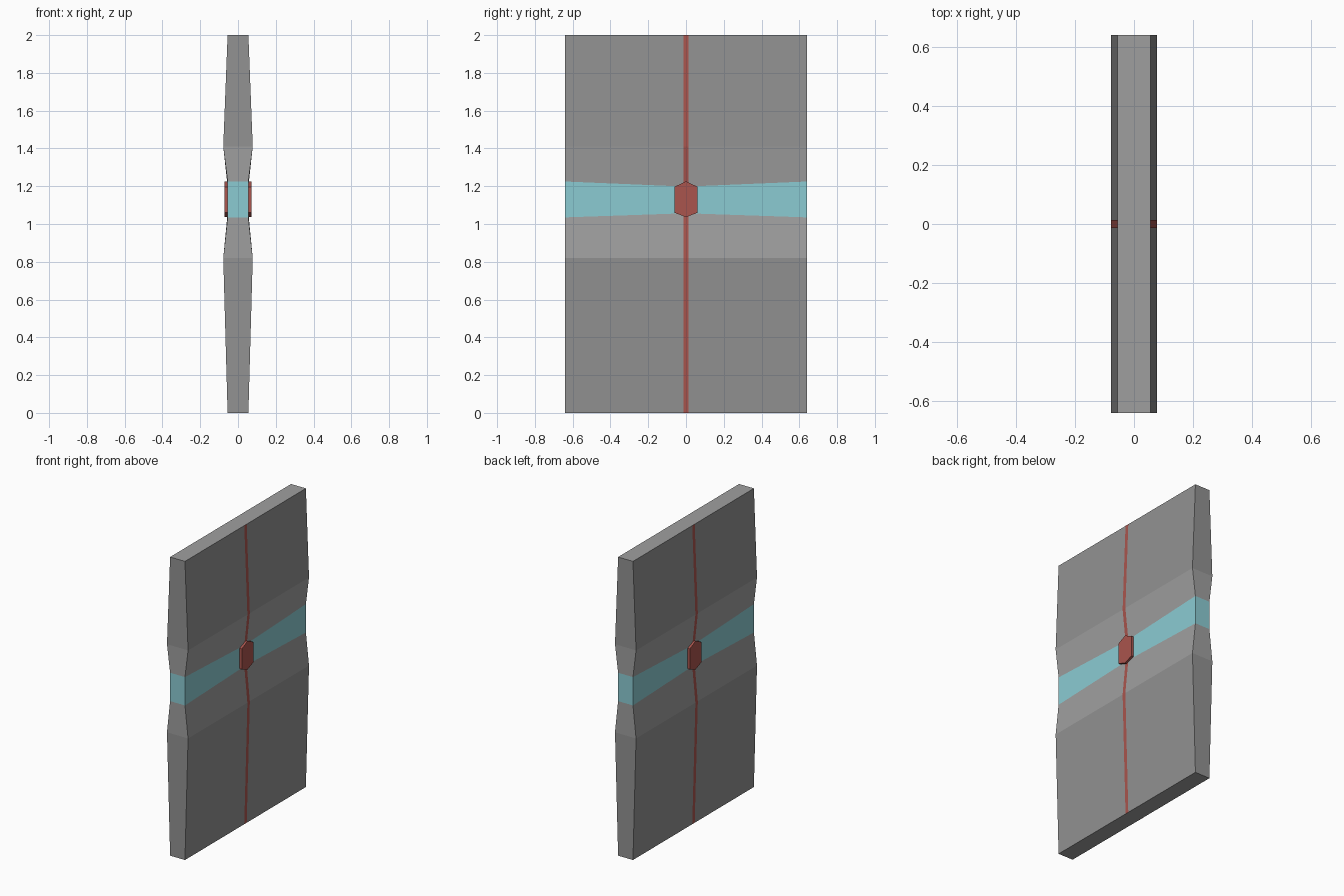
import bpy, bmesh

if "Cube" in bpy.data.objects:
    bpy.data.objects.remove(bpy.data.objects["Cube"])

HALF_W = 0.64


def colour(name, rgb):
    m = bpy.data.materials.new(name)
    m.diffuse_color = (*rgb, 1)
    m.use_nodes = True
    m.node_tree.nodes["Principled BSDF"].inputs["Base Color"].default_value = m.diffuse_color
    return m


def finish(name, bm, mats, recalc=True):
    if recalc:
        bmesh.ops.recalc_face_normals(bm, faces=bm.faces)
    me = bpy.data.meshes.new(name)
    bm.to_mesh(me)
    bm.free()
    for m in mats:
        me.materials.append(m)
    bpy.context.collection.objects.link(bpy.data.objects.new(name, me))


def slab(name, sections, mats):
    """Loft (x, z) half-profiles, mirrored in x, along y; cap the ends.
    The outer top or bottom face takes the last material."""
    bm = bmesh.new()
    rings = []
    for y, prof in sections:
        right = [bm.verts.new((x, y, z)) for x, z in prof]
        left = [bm.verts.new((-x, y, z)) for x, z in prof]
        rings.append((right, left))
    n = len(sections[0][1])
    for (r0, l0), (r1, l1) in zip(rings, rings[1:]):
        for i in range(n - 1):
            bm.faces.new((r0[i], r1[i], r1[i + 1], r0[i + 1]))
            bm.faces.new((l0[i], l0[i + 1], l1[i + 1], l1[i]))
        for i in (0, n - 1):
            if sections[0][1][i][1] in (0, 2):
                f = bm.faces.new((r0[i], l0[i], l1[i], r1[i]))
                f.material_index = len(mats) - 1
    for r, l in (rings[0], rings[-1]):
        for i in range(n - 1):
            bm.faces.new((r[i], r[i + 1], l[i + 1], l[i]))
    finish(name, bm, mats)


dark = colour("dark_grey", (0.287, 0.287, 0.287))
light = colour("mid_grey", (0.347, 0.347, 0.347))
teal = colour("teal", (0.26, 0.60, 0.65))
red = colour("red", (0.40, 0.09, 0.075))

T, W = 0.055, 0.078
END = (1.035, 1.225)    # band edges at the outer ends
MID = (1.057, 1.198)    # band edges at the centre


def mirrored(end, mid):
    return [(-HALF_W, end), (0, mid), (HALF_W, end)]


# Dark door panels, lighter slopes and the narrowing band
low, high = [(T, 0), (W, 0.82)], [(W, 1.41), (T, 2)]
slab("lower_panel", mirrored(low, low), [dark, light])
slab("upper_panel", mirrored(high, high), [dark, light])
slab("lower_slope", mirrored([(W, 0.82), (T, END[0])], [(W, 0.82), (T, MID[0])]), [light])
slab("upper_slope", mirrored([(T, END[1]), (W, 1.41)], [(T, MID[1]), (W, 1.41)]), [light])
slab("glowing_band", mirrored([(T, z) for z in END], [(T, z) for z in MID]), [teal])

# Red centre seam on both faces
bm = bmesh.new()
for s in (-1, 1):
    rows = [[bm.verts.new((s * (x + 0.0006), y, z)) for y in (-0.013, 0.013)]
            for x, z in low + [(T, MID[0]), (T, MID[1])] + high]
    for a, b in zip(rows, rows[1:]):
        bm.faces.new((a[0], a[1], b[1], b[0]) if s > 0 else (a[0], b[0], b[1], a[1]))
finish("centre_seam", bm, [red], recalc=False)

# Six-sided lock running through the door
outline = [(0, 1.036), (0.061, 1.06), (0.061, 1.197),
           (0, 1.226), (-0.061, 1.197), (-0.061, 1.06)]
bm = bmesh.new()
base = bm.faces.new([bm.verts.new((-0.071, y, z)) for y, z in outline])
ext = bmesh.ops.extrude_face_region(bm, geom=[base], use_keep_orig=True)
bmesh.ops.translate(bm, vec=(0.142, 0, 0),
                    verts=[v for v in ext["geom"] if isinstance(v, bmesh.types.BMVert)])
finish("lock", bm, [red])
